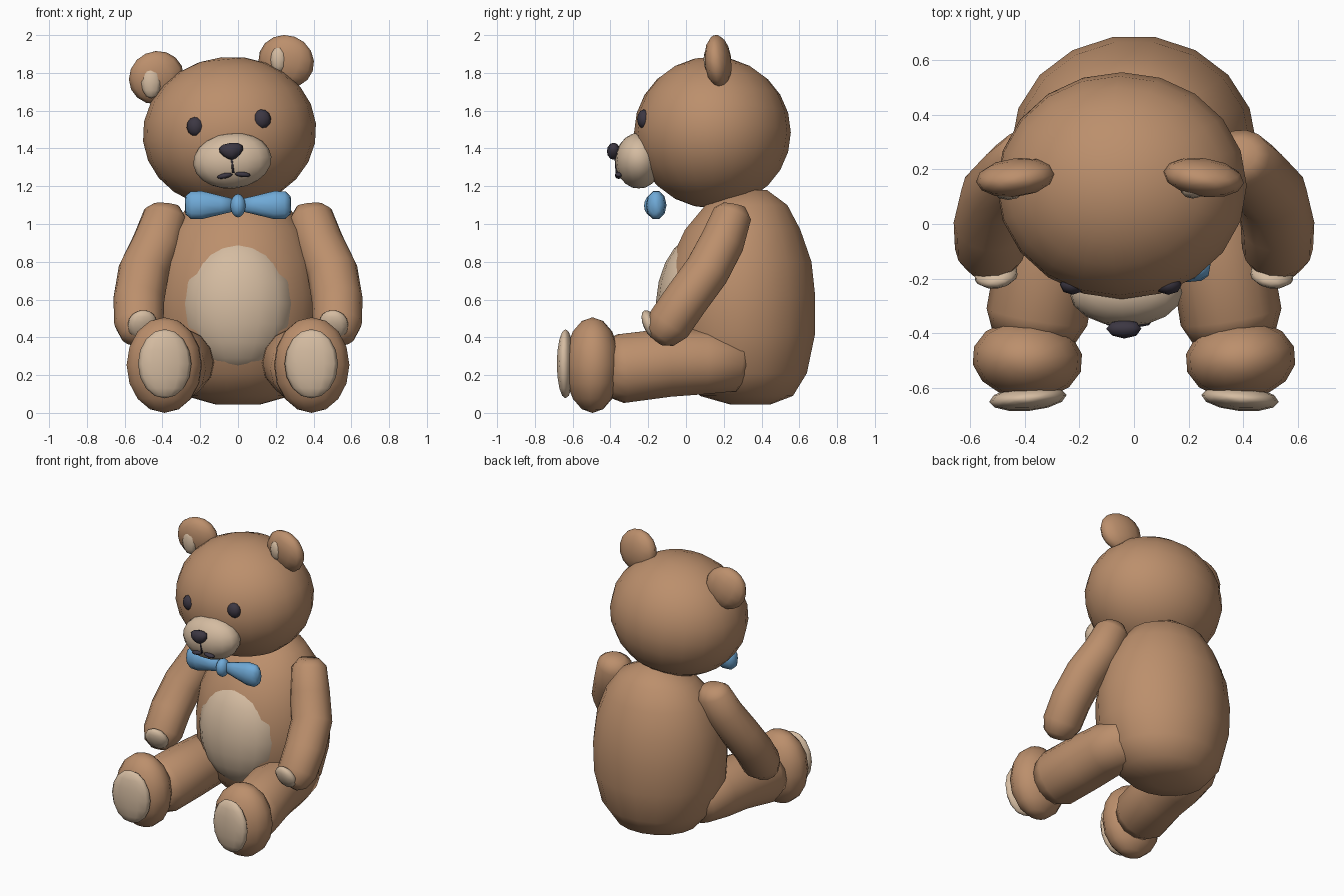
import bpy, bmesh, math
from mathutils import Vector, Matrix, Euler

cube = bpy.data.objects.get("Cube")
if cube:
    bpy.data.objects.remove(cube, do_unlink=True)


def material(name, rgb):
    m = bpy.data.materials.new(name)
    m.use_nodes = True
    m.diffuse_color = (*rgb, 1)
    m.node_tree.nodes["Principled BSDF"].inputs["Base Color"].default_value = (*rgb, 1)
    return m


brown = material("brown_fur", (0.50, 0.275, 0.15))
cream = material("cream_fur", (0.66, 0.50, 0.355))
blue = material("blue_ribbon", (0.16, 0.40, 0.68))
dark = material("dark_charcoal", (0.045, 0.038, 0.055))


def finish(bm, name, mat):
    bmesh.ops.recalc_face_normals(bm, faces=bm.faces)
    for f in bm.faces:
        f.smooth = True
    me = bpy.data.meshes.new(name)
    bm.to_mesh(me)
    bm.free()
    me.materials.append(mat)
    ob = bpy.data.objects.new(name, me)
    bpy.context.collection.objects.link(ob)
    return ob


def ball(name, loc, radii, mat, rot=(0, 0, 0), segs=16, rings=10, taper=0):
    """Ellipsoid; taper widens the top and narrows the bottom."""
    bm = bmesh.new()
    bmesh.ops.create_uvsphere(bm, u_segments=segs, v_segments=rings, radius=1)
    for v in bm.verts:
        v.co.x *= 1 + taper * v.co.z
        v.co = Vector(a * b for a, b in zip(v.co, radii))
    turn = Euler([math.radians(a) for a in rot]).to_matrix().to_4x4()
    bm.transform(Matrix.Translation(loc) @ turn)
    return finish(bm, name, mat)


def loft(name, rings, mat, side=1, u=(1, 0, 0), axis=None, segs=14):
    """Closed tube through rings of (x, y, z, radius_u, radius_v)."""
    bm = bmesh.new()
    pts = [Vector((side * r[0], r[1], r[2])) for r in rings]
    loops = []
    for i, r in enumerate(rings):
        d = Vector(axis) if axis else pts[min(i + 1, len(pts) - 1)] - pts[max(i - 1, 0)]
        d.normalize()
        a = Vector(u)
        a = (a - d * a.dot(d)).normalized()
        b = d.cross(a)
        loops.append([])
        for k in range(segs):
            t = math.tau * k / segs
            loops[-1].append(bm.verts.new(pts[i] + a * r[3] * math.cos(t) + b * r[4] * math.sin(t)))
    for lo, hi in zip(loops, loops[1:]):
        for k in range(segs):
            n = (k + 1) % segs
            bm.faces.new((lo[k], lo[n], hi[n], hi[k]))
    bm.faces.new(loops[0])
    bm.faces.new(loops[-1])
    return finish(bm, name, mat)


# Torso and belly patch
loft("body", [
    (0, .34, .045, .12, .11), (0, .32, .09, .28, .25), (0, .30, .21, .38, .345),
    (0, .285, .42, .44, .405), (0, .285, .62, .45, .405), (0, .29, .80, .425, .38),
    (0, .30, .97, .36, .31), (0, .32, 1.10, .26, .22), (0, .34, 1.18, .10, .09),
], brown, axis=(0, 0, 1), segs=18)
ball("belly_patch", (0, .04, .575), (.30, .20, .36), cream, rot=(-3, 0, 0))

# Head, tilted to one side
tilt = -6
ball("head", (-.045, .14, 1.485), (.46, .415, .40), brown, rot=(0, tilt, 0), segs=20, rings=12)
ball("muzzle", (-.03, -.25, 1.335), (.208, .125, .147), cream, rot=(0, tilt, 0))
ball("nose", (-.035, -.383, 1.385), (.062, .036, .045), dark, rot=(0, tilt, 0), segs=8, rings=6, taper=.4)
loft("mouth_line", [(-.035, -.372, 1.36, .006, .008), (-.025, -.366, 1.27, .006, .008)], dark, segs=6)
for label, x, z, lean in (("right", -.07, 1.255, -12), ("left", .025, 1.262, 6)):
    ball(label + "_mouth", (x, -.356, z), (.042, .02, .014), dark, rot=(0, lean, 0), segs=8, rings=6)
for label, x, z, w in (("right", -.225, 1.515, .047), ("left", .125, 1.555, .05)):
    ball(label + "_eye", (x, -.222, z), (w, .037, .052), dark, rot=(0, tilt, 0), segs=8, rings=6)

# Ears with inner patches
ball("right_ear", (-.432, .17, 1.775), (.148, .07, .14), brown, rot=(6, -25, 4), segs=12, rings=8)
ball("left_ear", (.255, .17, 1.86), (.15, .07, .14), brown, rot=(6, 20, -6), segs=12, rings=8)
ball("right_inner_ear", (-.46, .12, 1.75), (.055, .032, .085), cream, segs=10, rings=6)
ball("left_inner_ear", (.215, .125, 1.87), (.045, .032, .07), cream, segs=10, rings=6)

# Limbs and bow wings, mirrored
for label, s in (("left", 1), ("right", -1)):
    loft(label + "_arm", [
        (.38, .255, 1.10, .07, .06), (.385, .245, 1.05, .115, .105), (.43, .19, .90, .13, .12),
        (.50, .11, .75, .135, .122), (.525, 0, .60, .135, .122), (.525, -.09, .47, .13, .122),
        (.52, -.135, .41, .10, .09), (.515, -.155, .385, .05, .045),
    ], brown, s)
    ball(label + "_palm", (s * .505, -.185, .465), (.082, .04, .085), cream,
         rot=(25, 0, s * -8), segs=10, rings=8)
    loft(label + "_leg", [
        (.27, .335, .24, .08, .09), (.27, .28, .26, .16, .15), (.30, .10, .27, .18, .175),
        (.315, -.10, .265, .185, .185), (.355, -.34, .235, .187, .187), (.37, -.42, .235, .15, .15),
    ], brown, s)
    ball(label + "_foot", (s * .39, -.495, .253), (.203, .147, .253), brown,
         rot=(0, 0, s * 4), segs=14, rings=8)
    ball(label + "_sole", (s * .388, -.638, .26), (.142, .046, .183), cream,
         rot=(0, 0, s * -5), segs=12, rings=8)
    loft(label + "_bow_wing", [
        (.02, -.16, 1.10, .022, .035), (.09, -.16, 1.10, .04, .052), (.19, -.158, 1.10, .055, .078),
        (.25, -.16, 1.10, .048, .076), (.277, -.165, 1.10, .025, .05),
    ], blue, s, u=(0, 1, 0), segs=10)
ball("bow_knot", (0, -.17, 1.097), (.042, .052, .062), blue, segs=10, rings=8)
